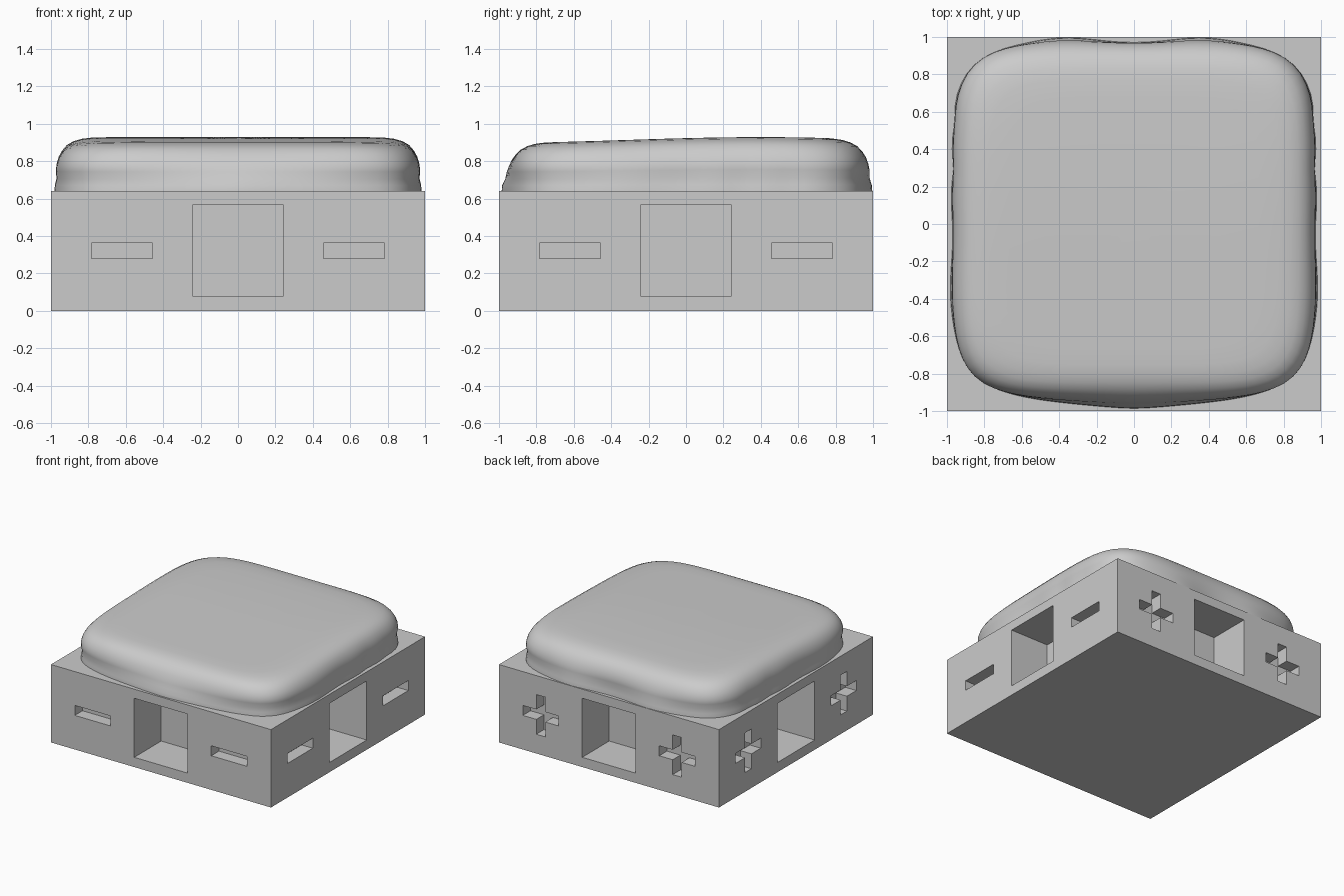
import bpy, bmesh, math
from mathutils import Matrix, Vector

if "Cube" in bpy.data.objects:
    bpy.data.objects.remove(bpy.data.objects["Cube"])

grey = bpy.data.materials.new("light grey")
grey.diffuse_color = (0.6, 0.6, 0.6, 1)
grey.use_nodes = True
grey.node_tree.nodes["Principled BSDF"].inputs["Base Color"].default_value = grey.diffuse_color


def make_object(name, bm):
    mesh = bpy.data.meshes.new(name)
    bmesh.ops.recalc_face_normals(bm, faces=bm.faces)
    bm.to_mesh(mesh)
    bm.free()
    ob = bpy.data.objects.new(name, mesh)
    bpy.context.collection.objects.link(ob)
    mesh.materials.append(grey)
    return ob


def add_box(bm, lo, hi, turn=0):
    lo, hi = Vector(lo), Vector(hi)
    m = (Matrix.Rotation(turn, 4, 'Z') @ Matrix.Translation((lo + hi) / 2)
         @ Matrix.Diagonal((*(hi - lo), 1)))
    bmesh.ops.create_cube(bm, size=1, matrix=m)


# Base block
bm = bmesh.new()
add_box(bm, (-1, -1, 0), (1, 1, 0.64))
base = make_object("base_block", bm)

# Cutters: square window and slots on all sides, upright arms on back and left
flat, upright = bmesh.new(), bmesh.new()
for side in range(4):              # 0 front, 1 right, 2 back, 3 left
    turn = side * math.pi / 2
    add_box(flat, (-0.243, -1.1, 0.08), (0.243, -0.65, 0.565), turn)
    for s in (-1, 1):
        c = s * 0.62
        add_box(flat, (c - 0.163, -1.1, 0.28), (c + 0.163, -0.9, 0.362), turn)
        if side >= 2:
            add_box(upright, (c - 0.041, -1.1, 0.158), (c + 0.041, -0.9, 0.484), turn)
for name, bm in (("window_and_slot_cutter", flat), ("upright_arm_cutter", upright)):
    cutter = make_object(name, bm)
    cutter.hide_render = True
    cutter.hide_set(True)
    mod = base.modifiers.new(name, 'BOOLEAN')
    mod.object, mod.operation, mod.solver = cutter, 'DIFFERENCE', 'EXACT'


# Soft cushion: stacked rounded-square rings with wavy lower sides
def top_height(y):
    return 0.912 + 0.015 * math.cos(2.2 * (y - 0.4))


def bump(t, centre, width):
    return math.exp(-((t - centre) / width) ** 2)


def ring_point(a, inset, wave):
    c, s = math.cos(a), math.sin(a)
    r = (abs(c) ** 5.5 + abs(s) ** 5.5) ** (-1 / 5.5)
    u, v = r * c, r * s                       # unit rounded square
    x, y = u * (0.965 - inset), v * (0.965 - inset)
    if v < 0:
        y = v * (0.925 - inset * 0.9)
    side, back, front = abs(u) ** 8, max(v, 0) ** 8, max(-v, 0) ** 8
    x += math.copysign(side * wave * (0.015 * bump(v, 0.72, 0.2) - 0.012 * bump(v, 0.47, 0.15)
                       + 0.012 * bump(v, 0.15, 0.15) + 0.018 * bump(v, -0.4, 0.25)), u)
    y += back * wave * 0.032 * (bump(u, 0.38, 0.25) + bump(u, -0.38, 0.25))
    y -= front * wave * 0.07 * max(0, 1 - (u * u + 0.01) ** 0.5 / 0.75)
    return x, y


# (height share, inset, wave strength) from the bottom up to the flat top
profile = [(0, 0, 1), (0.12, 0.003, 1), (0.25, 0.008, 0.8), (0.4, 0.0, 0.55),
           (0.52, 0.0, 0.35), (0.65, 0.01, 0.25), (0.76, 0.026, 0.15),
           (0.86, 0.05, 0.05), (0.93, 0.085, 0), (0.975, 0.13, 0), (1, 0.19, 0),
           (1.005, 0.3, 0), (1.005, 0.5, 0), (1.005, 0.7, 0), (1.005, 0.88, 0)]
N = 128
bm = bmesh.new()
rings = []
for share, inset, wave in profile:
    ring = []
    for i in range(N):
        x, y = ring_point(2 * math.pi * i / N, inset, wave)
        ring.append(bm.verts.new((x, y, 0.64 + share * (top_height(y) - 0.64))))
    rings.append(ring)
for lower, upper in zip(rings, rings[1:]):
    for i in range(N):
        j = (i + 1) % N
        bm.faces.new((lower[i], lower[j], upper[j], upper[i]))
bm.faces.new(rings[0])
bm.faces.new(rings[-1])
cushion = make_object("cushion", bm)
bpy.ops.object.select_all(action='DESELECT')
cushion.select_set(True)
bpy.context.view_layer.objects.active = cushion
bpy.ops.object.shade_smooth_by_angle(angle=math.radians(50))
